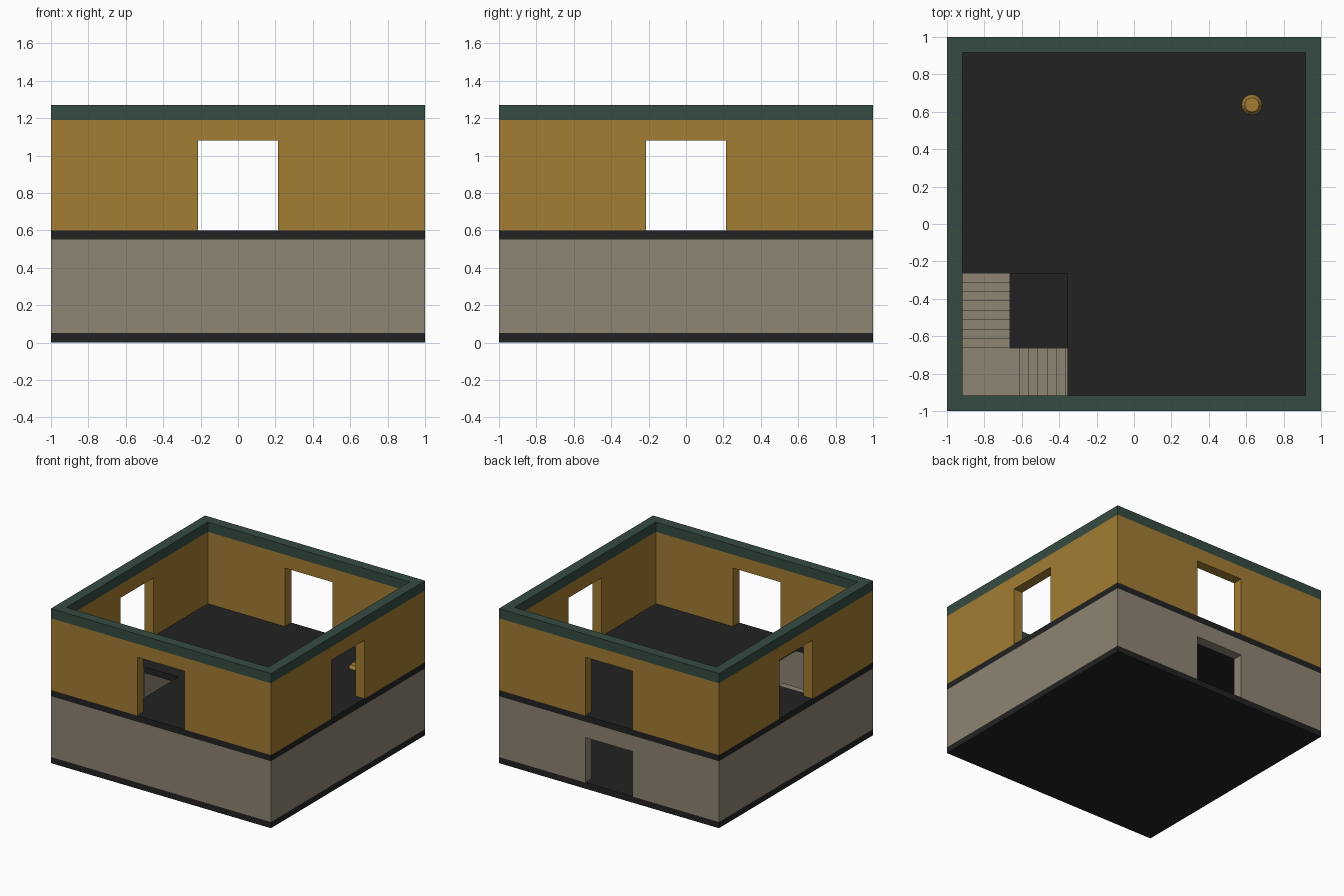
import bpy, bmesh, math

if "Cube" in bpy.data.objects:
    bpy.data.objects.remove(bpy.data.objects["Cube"])

IN = 0.917          # inner face of the walls
HALF = 0.215        # half width of the openings


def material(name, rgb):
    lin = [((c / 255 + 0.055) / 1.055) ** 2.4 for c in rgb]
    m = bpy.data.materials.new(name)
    m.diffuse_color = (*lin, 1)
    m.use_nodes = True
    m.node_tree.nodes["Principled BSDF"].inputs["Base Color"].default_value = m.diffuse_color
    return m


DARK = material("charcoal", (34, 34, 34))
STONE = material("taupe", (142, 133, 114))
OCHRE = material("ochre", (163, 125, 51))
GREEN = material("dark_green", (53, 76, 66))


def finish(name, bm, mat):
    bmesh.ops.recalc_face_normals(bm, faces=bm.faces)
    me = bpy.data.meshes.new(name)
    bm.to_mesh(me)
    bm.free()
    if mat:
        me.materials.append(mat)
    ob = bpy.data.objects.new(name, me)
    bpy.context.collection.objects.link(ob)
    return ob


def prism(name, points, offset, mat):
    """Extrude a closed outline of 3D points along offset."""
    bm = bmesh.new()
    face = bm.faces.new([bm.verts.new(p) for p in points])
    out = bmesh.ops.extrude_face_region(bm, geom=[face])
    moved = [g for g in out["geom"] if isinstance(g, bmesh.types.BMVert)]
    bmesh.ops.translate(bm, verts=moved, vec=offset)
    if len([f for f in bm.faces if len(f.verts) == len(points)]) < 2:
        bm.faces.new([v for v in bm.verts if v not in moved])
    return finish(name, bm, mat)


def box(name, x0, x1, y0, y1, z0, z1, mat=None):
    bm = bmesh.new()
    bmesh.ops.create_cube(bm, size=1)
    for v in bm.verts:
        v.co = (x1 if v.co.x > 0 else x0, y1 if v.co.y > 0 else y0, z1 if v.co.z > 0 else z0)
    return finish(name, bm, mat)


def ring(name, z0, z1, mat):
    """Square wall ring, open in the middle."""
    bm = bmesh.new()
    corners = [(-1, -1), (1, -1), (1, 1), (-1, 1)]
    loops = [[bm.verts.new((x * r, y * r, z)) for x, y in corners]
             for r, z in ((1, z0), (1, z1), (IN, z1), (IN, z0))]
    for k in range(4):
        a, b = loops[k], loops[(k + 1) % 4]
        for i in range(4):
            j = (i + 1) % 4
            bm.faces.new((a[i], a[j], b[j], b[i]))
    return finish(name, bm, mat)


def cut(ob, *bounds):
    cutter = box(ob.name + "_cutter", *bounds, ob.data.materials[0])
    cutter.hide_render = True
    mod = ob.modifiers.new("opening", "BOOLEAN")
    mod.operation, mod.solver, mod.object = "DIFFERENCE", "EXACT", cutter
    bpy.context.view_layer.objects.active = ob
    bpy.ops.object.modifier_apply(modifier=mod.name)
    bpy.data.objects.remove(cutter)


# Slabs, the upper one with the stairwell
box("ground_slab", -1, 1, -1, 1, 0, 0.05, DARK)
floor = box("upper_floor", -1, 1, -1, 1, 0.55, 0.60, DARK)
cut(floor, -IN, -0.355, -IN, -0.265, 0.5, 0.7)

# Lower walls with a back doorway
lower = ring("lower_walls", 0.05, 0.55, STONE)
cut(lower, -HALF, HALF, 0.8, 1.2, 0.0, 0.42)

# Upper walls with an opening on every side, and the green top trim
upper = ring("upper_walls", 0.60, 1.19, OCHRE)
cut(upper, -HALF, HALF, -1.2, 1.2, 0.5, 1.08)
cut(upper, -1.2, 1.2, -HALF, HALF, 0.5, 1.08)
ring("top_trim", 1.19, 1.27, GREEN)

# L-shaped stairs: lower flight with landing, then upper flight
TURN, TREAD, RISE, N = -0.663, 0.05, 0.55 / 16, 8
low = [(-IN, 0.05), (-IN, 0.05 + N * RISE)]
high = [(TURN, 0.05)]
for i in range(N):
    x, z = TURN + (i + 1) * TREAD, 0.05 + (N - i) * RISE
    low += [(x, z), (x, z - RISE)]
    y, z = TURN + i * TREAD, 0.05 + (N + i + 1) * RISE
    high += [(y, z), (y + TREAD, z)]
high.append((TURN + N * TREAD, 0.05))
prism("lower_flight", [(x, -IN, z) for x, z in low], (0, TURN + IN, 0), STONE)
prism("upper_flight", [(-IN, y, z) for y, z in high], (TURN + IN, 0, 0), STONE)

# Small round floor fitting
bm = bmesh.new()
bmesh.ops.create_cone(bm, cap_ends=True, segments=16, radius1=0.055, radius2=0.038, depth=0.025)
bmesh.ops.translate(bm, verts=bm.verts, vec=(0.63, 0.637, 0.6125))
finish("floor_fitting", bm, OCHRE)
